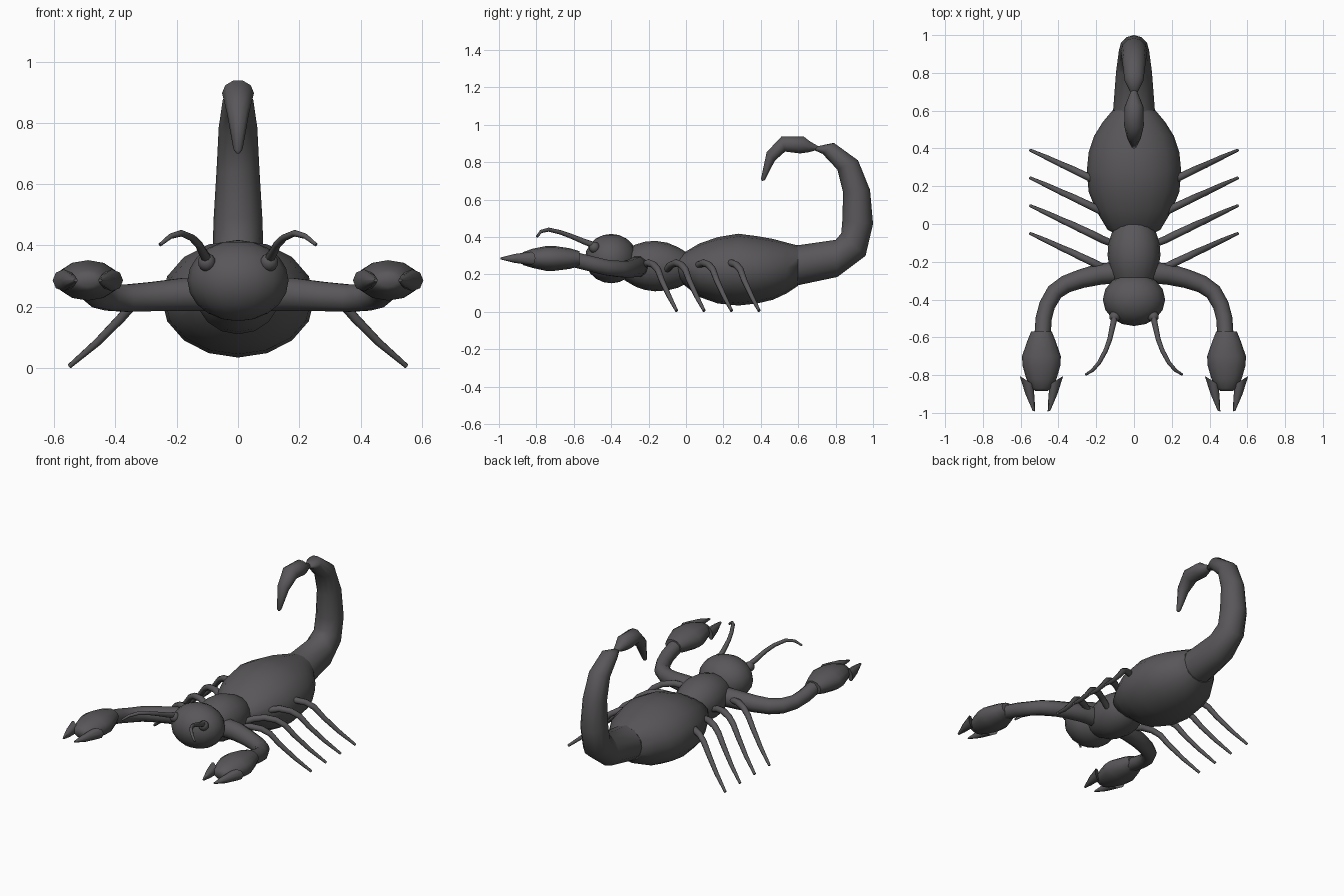
import bpy, bmesh, math
from mathutils import Vector as V

mat = bpy.data.materials.new("dark_grey")
mat.diffuse_color = (0.1, 0.095, 0.1, 1)


def finish(name, bm, angle=50):
    bmesh.ops.recalc_face_normals(bm, faces=bm.faces)
    me = bpy.data.meshes.new(name)
    bm.to_mesh(me)
    bm.free()
    ob = bpy.data.objects.new(name, me)
    bpy.context.collection.objects.link(ob)
    me.materials.append(mat)
    bpy.ops.object.select_all(action='DESELECT')
    ob.select_set(True)
    bpy.context.view_layer.objects.active = ob
    bpy.ops.object.shade_smooth_by_angle(angle=math.radians(angle))
    return ob


# skin through elliptical rings given as (centre, half axis u, half axis v)
def loft(name, rings, n=12):
    bm = bmesh.new()
    loops = []
    for c, u, v in rings:
        loops.append([bm.verts.new(c + u * math.cos(2 * math.pi * i / n)
                                   + v * math.sin(2 * math.pi * i / n)) for i in range(n)])
    for a, b in zip(loops, loops[1:]):
        for i in range(n):
            j = (i + 1) % n
            bm.faces.new((a[i], a[j], b[j], b[i]))
    bm.faces.new(loops[0])
    bm.faces.new(loops[-1])
    return finish(name, bm)


# body section along y: rows of (y, half width, bottom z, top z)
def body(name, rows, x=0, n=16):
    return loft(name, [(V((x, y, (lo + hi) / 2)), V((w, 0, 0)), V((0, 0, (hi - lo) / 2)))
                       for y, w, lo, hi in rows], n)


# round tube along a path of (x, y, z, radius)
def tube(name, path, side=1, n=8):
    pts = [V((side * p[0], p[1], p[2])) for p in path]
    rings = []
    for i, p in enumerate(pts):
        t = (pts[min(i + 1, len(pts) - 1)] - pts[max(i - 1, 0)]).normalized()
        u = t.cross(V((0, 0, 1))).normalized()
        rings.append((p, u * path[i][3], t.cross(u) * path[i][3]))
    return loft(name, rings, n)


def ball(name, c, r, seg=16, rings=10):
    bm = bmesh.new()
    bmesh.ops.create_uvsphere(bm, u_segments=seg, v_segments=rings, radius=1)
    for v in bm.verts:
        v.co = V(c) + V([v.co[k] * r[k] for k in range(3)])
    return finish(name, bm)


# abdomen, thorax, head
body("abdomen", [(-.05, .10, .20, .28), (-.03, .14, .16, .305), (.07, .20, .08, .365),
                 (.17, .24, .045, .40), (.28, .25, .034, .418), (.38, .24, .045, .405),
                 (.465, .212, .065, .39), (.54, .165, .10, .37), (.60, .115, .14, .355)])
body("thorax", [(-.33, .09, .17, .33), (-.27, .12, .135, .36), (-.22, .132, .118, .375),
                (-.165, .14, .11, .38), (-.10, .135, .115, .37), (-.04, .115, .13, .345),
                (0, .09, .15, .32)])
ball("head", (0, -.40, .285), (.165, .14, .132))

# tail and stinger: (outer y, z), (inner y, z), half width
def curl(name, rows, n):
    rings = []
    for oy, oz, iy, iz, w in rows:
        o, i = V((0, oy, oz)), V((0, iy, iz))
        rings.append(((o + i) / 2, V((w, 0, 0)), (o - i) / 2))
    loft(name, rings, n)


curl("tail", [(.56, .14, .56, .355, .112), (.61, .145, .61, .358, .11),
              (.81, .187, .80, .385, .095), (.96, .30, .83, .42, .083),
              (1.0, .47, .836, .49, .08), (.984, .652, .84, .64, .07),
              (.92, .81, .81, .76, .063), (.79, .904, .73, .845, .05),
              (.70, .885, .685, .865, .016)], 12)
curl("stinger", [(.71, .885, .70, .865, .015), (.66, .915, .655, .852, .035),
                 (.63, .94, .61, .845, .05), (.51, .94, .53, .855, .052),
                 (.43, .855, .476, .807, .036), (.40, .71, .43, .72, .015),
                 (.407, .70, .422, .705, .007)], 10)

for s, tag in ((-1, "left"), (1, "right")):
    # arm
    tube(f"arm_{tag}", [(.06, -.255, .242, .058), (.18, -.265, .24, .056), (.28, -.29, .233, .05),
                        (.36, -.318, .228, .047), (.42, -.36, .23, .045), (.46, -.43, .238, .043),
                        (.478, -.50, .255, .043), (.485, -.60, .28, .043)], s, 10)
    # claw palm
    body(f"claw_palm_{tag}", [(-.57, .055, .245, .325), (-.62, .075, .23, .34),
                              (-.70, .103, .22, .352), (-.75, .10, .22, .352),
                              (-.82, .08, .235, .338), (-.87, .055, .25, .32),
                              (-.885, .03, .265, .305)], s * .49, 12)
    # two pincers with slanted bases
    for side, kind in ((1, "outer"), (-1, "inner")):
        rows = []
        for (ax, ay), (bx, by), h in (((.115, -.805), (.042, -.85), .036),
                                      ((.085, -.90), (.036, -.93), .024),
                                      ((.046, -.99), (.033, -.992), .005)):
            a, b = (V((s * (.49 + side * x), y, .286)) for x, y in ((ax, ay), (bx, by)))
            rows.append(((a + b) / 2, (a - b) / 2, V((0, 0, h))))
        loft(f"pincer_{kind}_{tag}", rows, 8)
    # legs
    for k in range(4):
        y = -.05 + k * .147
        tube(f"leg_{k + 1}_{tag}", [(.09, y - .21, .215, .018), (.17, y - .178, .25, .02),
                                    (.225, y - .15, .262, .02), (.285, y - .122, .252, .019),
                                    (.33, y - .10, .225, .018), (.38, y - .078, .165, .016),
                                    (.46, y - .04, .083, .013), (.55, y, .006, .008)], s)
    # antenna with its socket
    ball(f"antenna_socket_{tag}", (s * .102, -.49, .345), (.03, .03, .03), 10, 8)
    tube(f"antenna_{tag}", [(.10, -.48, .352, .017), (.115, -.55, .378, .015),
                            (.128, -.61, .403, .013), (.15, -.67, .425, .012),
                            (.185, -.735, .44, .011), (.22, -.775, .43, .009),
                            (.255, -.797, .402, .006)], s)
